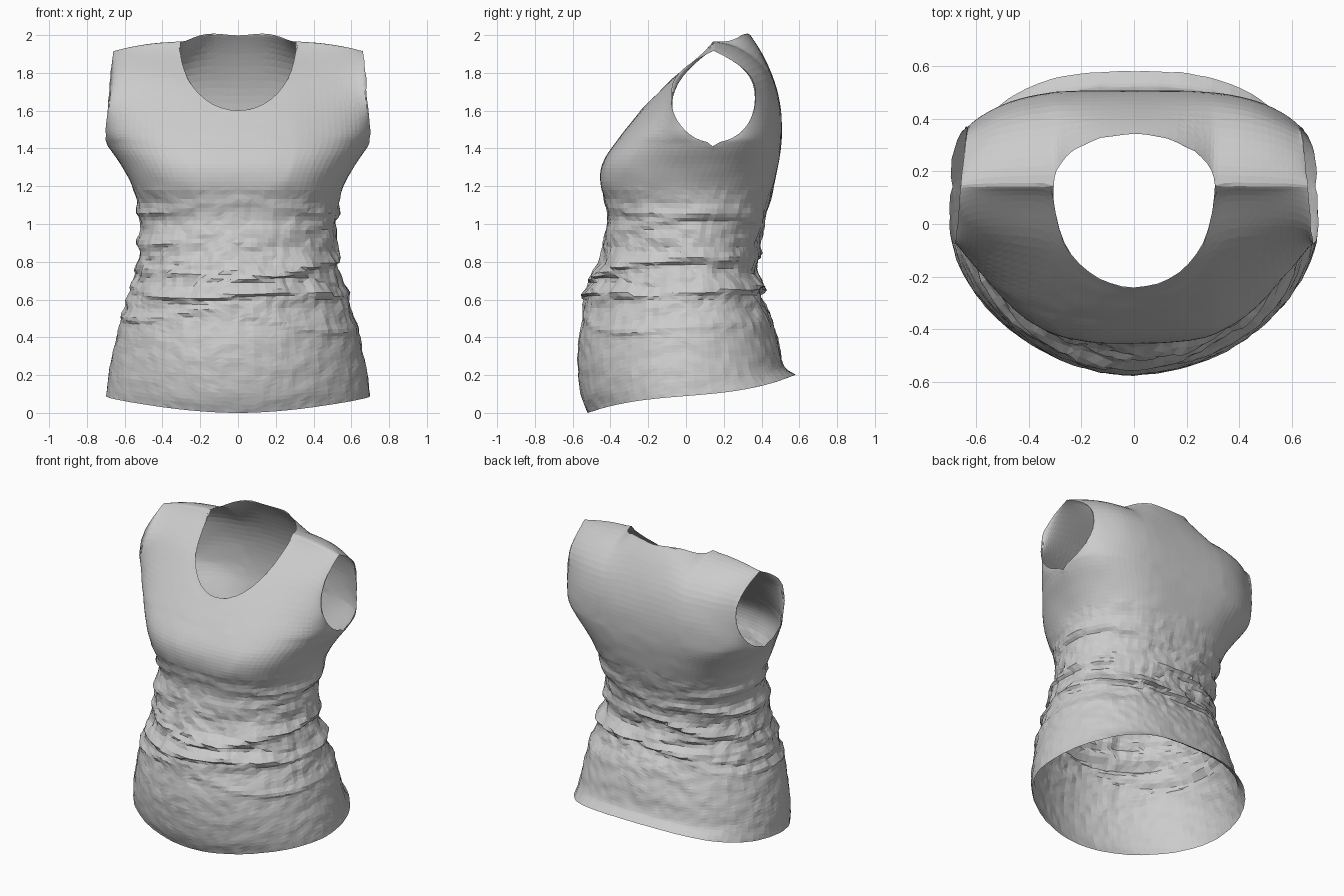
import bpy, bmesh, math
from mathutils import Vector, noise

cube = bpy.data.objects.get("Cube")
if cube:
    bpy.data.objects.remove(cube, do_unlink=True)

# Body by height: z, half width, front y, back y, seam y, front and back squareness
BODY = [
    (0.00, .70, -.52, .58, .00, 1.9, 2.9), (0.10, .69, -.555, .52, .00, 1.9, 2.8),
    (0.30, .66, -.575, .49, .00, 1.9, 2.7), (0.50, .62, -.555, .45, .00, 1.9, 2.6),
    (0.64, .58, -.53, .40, .00, 1.9, 2.5), (0.80, .54, -.47, .385, .00, 2.0, 2.5),
    (1.00, .52, -.425, .415, .02, 2.3, 2.6), (1.10, .53, -.425, .44, .04, 2.6, 2.8),
    (1.22, .57, -.455, .47, .07, 3.1, 3.1), (1.32, .625, -.445, .49, .11, 3.1, 3.4),
    (1.43, .695, -.375, .505, .145, 2.9, 3.7), (1.60, .69, -.24, .505, .145, 2.6, 4.0),
    (1.70, .68, -.15, .485, .145, 2.5, 4.0), (1.80, .675, -.055, .455, .145, 2.5, 4.0),
    (1.92, .66, .08, .415, .145, 2.5, 4.0), (2.00, .65, .16, .38, .145, 2.5, 4.0)]

# Fabric folds: height, tilt, direction of tilt, depth, thickness
FOLDS = [
    (1.07, .03, 4.7, .016, .025), (0.97, .06, 0.4, .014, .022),
    (0.88, .07, 2.6, .018, .025), (0.79, .05, 1.2, .030, .022),
    (0.74, .08, 3.6, .018, .020), (0.66, .02, 1.6, .042, .026),
    (0.59, .07, 0.2, .018, .022), (0.53, .08, 3.0, .015, .025)]

ARMPIT, ARM_Z, ARM_Y, ARM_H = 1.435, 1.675, .225, .243
NECK, SHOULDER, ROUNDING = .31, 1.968, 1.74
NECK_S = NECK / .665
LOW_ROWS, TOP_ROWS, NECK_COLS, SIDE_COLS = 62, 22, 22, 16


def slope(i, k):
    a, b = BODY[max(i - 1, 0)], BODY[min(i + 1, len(BODY) - 1)]
    return (b[k] - a[k]) / (b[0] - a[0])


def body(z):
    """Smooth body measurements at a height."""
    z = min(max(z, 0), 2)
    i = next(n for n in range(len(BODY) - 1) if z <= BODY[n + 1][0])
    a, b = BODY[i], BODY[i + 1]
    h = b[0] - a[0]
    t = (z - a[0]) / h
    ease = t * t * (3 - 2 * t)
    return [a[k] + (b[k] - a[k]) * ease
            + h * t * (1 - t) * (slope(i, k) * (1 - t) - slope(i + 1, k) * t)
            for k in range(1, len(a))]


def base_point(front, s, z):
    """Point on the smooth body, s runs from -1 to 1 across the panel."""
    width, yf, yb, mid, pf, pb = body(z)
    g = math.sqrt(max(0, 1 - abs(s) ** (pf if front else pb)))
    y = mid + ((yf if front else yb) - mid) * g
    # Open the panel edge around the armhole
    hole = max(0, 1 - ((z - ARM_Z) / ARM_H) ** 2)
    edge = ARM_Y * math.sqrt(hole) * (1 - g) ** 1.8
    if front:
        return Vector((s * width, y - edge, z))
    return Vector((s * width * (1 - .07 * hole * s * s), y + edge, z))


def crumple(p):
    """Push the cloth in and out along the folds."""
    ang = math.atan2(p.y, p.x)
    out = Vector((p.x, p.y, 0)).normalized()
    waist = math.exp(-((p.z - .74) / .27) ** 2)
    d = (.002 + .022 * waist) * noise.noise(Vector((p.x * 5, p.y * 5, p.z * 12)))
    d += (.005 + .010 * waist) * noise.noise(p * 19)
    sag = 0
    for i, (zc, tilt, turn, depth, thick) in enumerate(FOLDS):
        c = zc + tilt * math.cos(ang - turn) + .02 * math.sin(3 * ang + i)
        fade = .6 + .4 * math.sin(2 * ang + turn * 3)
        bump = depth * fade * math.exp(-((p.z - c) / thick) ** 2)
        d += bump
        sag += .5 * bump
    return p + out * (d - .012 * waist) - Vector((0, 0, sag))


def lower_point(front, s, v):
    z = ARMPIT * v
    p = base_point(front, s, z)
    hem = .09 + .08 * p.y + .34 * p.y ** 3
    p.z += hem * max(0, 1 - z / .55)
    return crumple(p)


def upper_point(front, s, v):
    x = s * .665
    # Shoulder ridge slopes to the armhole and swells behind the neck
    t = min(1, max(0, (abs(x) - NECK) / (.665 - NECK)))
    top = ridge = SHOULDER - (SHOULDER - ARM_Z - ARM_H) * t * t
    if abs(s) < NECK_S - 1e-6:
        arc = math.sqrt(1 - (x / NECK) ** 2)
        if front:
            top = SHOULDER - (SHOULDER - 1.6) * arc
        else:
            ridge += .25 * arc ** 3
            top = ROUNDING + (ridge - ROUNDING) * math.sqrt(1 - (.84 * arc) ** 2)
    z = ARMPIT + (top - ARMPIT) * (1 - math.cos(math.pi * v)) / 2
    p = base_point(front, s, z)
    # Round the panel over to the shoulder ridge
    if z > ROUNDING:
        k = math.sqrt(max(0, 1 - ((z - ROUNDING) / (ridge - ROUNDING)) ** 2))
        p.y = .145 + (p.y - .145) * k
    return crumple(p)


# Column positions: dense at the neck corners and the side seams
turn = math.acos(NECK_S)
inner = [NECK_S * math.sin(math.pi * (i / NECK_COLS - .5)) for i in range(NECK_COLS + 1)]
outer = [math.cos(turn * (1 - i / SIDE_COLS)) for i in range(1, SIDE_COLS + 1)]
columns = [-s for s in reversed(outer)] + inner + outer

# Front and back panels, welded at the side seams and shoulders
bm = bmesh.new()
for front in (True, False):
    rows = [[bm.verts.new(lower_point(front, s, i / LOW_ROWS)) for s in columns]
            for i in range(LOW_ROWS)]
    rows += [[bm.verts.new(upper_point(front, s, i / TOP_ROWS)) for s in columns]
             for i in range(TOP_ROWS + 1)]
    for a, b in zip(rows, rows[1:]):
        for j in range(len(columns) - 1):
            quad = (a[j], a[j + 1], b[j + 1], b[j])
            bm.faces.new(quad if front else quad[::-1])
bmesh.ops.remove_doubles(bm, verts=bm.verts, dist=.0008)

# Relax the cloth above the waist, away from the open edges
soft = [v for v in bm.verts if v.co.z > 1.2 and not v.is_boundary]
for _ in range(4):
    bmesh.ops.smooth_vert(bm, verts=soft, factor=.5,
                          use_axis_x=True, use_axis_y=True, use_axis_z=True)
bmesh.ops.triangulate(bm, faces=bm.faces)

# Stand the hem on the ground
low = min(v.co.z for v in bm.verts)
bmesh.ops.translate(bm, verts=bm.verts, vec=(0, 0, -low))

mesh = bpy.data.meshes.new("sleeveless_top")
bm.to_mesh(mesh)
bm.free()
top = bpy.data.objects.new("sleeveless_top", mesh)
bpy.context.collection.objects.link(top)

# Plain grey cloth
cloth = bpy.data.materials.new("grey cloth")
cloth.use_nodes = True
cloth.diffuse_color = (.6, .6, .6, 1)
cloth.node_tree.nodes["Principled BSDF"].inputs["Base Color"].default_value = (.6, .6, .6, 1)
mesh.materials.append(cloth)
